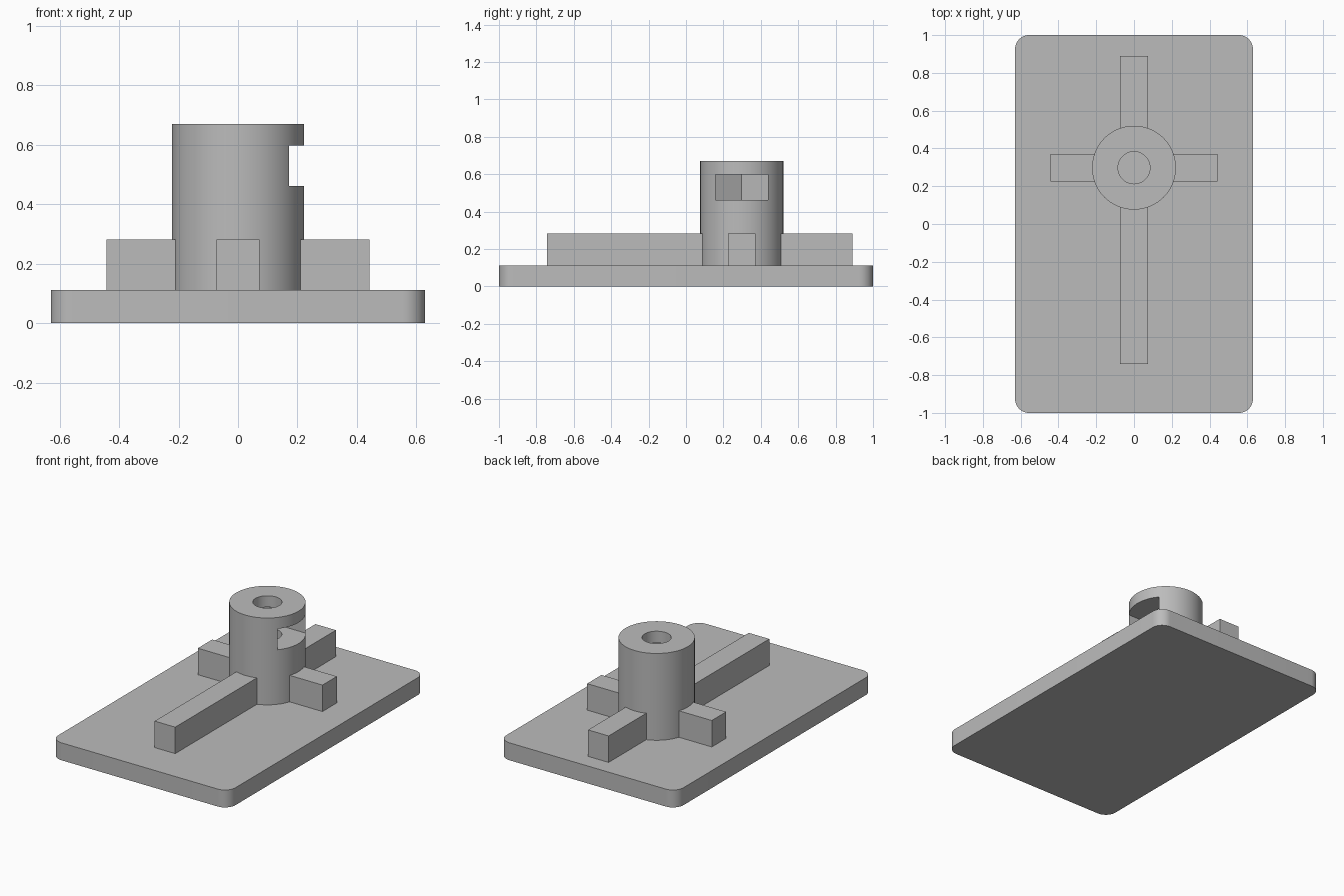
import bpy
import math

if "Cube" in bpy.data.objects:
    bpy.data.objects.remove(bpy.data.objects["Cube"], do_unlink=True)

grey = bpy.data.materials.new("plain grey")
grey.use_nodes = True
colour = (0.5, 0.5, 0.5, 1)
grey.diffuse_color = colour
grey.node_tree.nodes["Principled BSDF"].inputs["Base Color"].default_value = colour

PLATE_TOP, RIB_TOP, TOWER_TOP = 0.112, 0.282, 0.67
TOWER_Y, TOWER_R, BORE_R = 0.298, 0.222, 0.085
SLOT_LOW, SLOT_HIGH, SLOT_HALF = 0.462, 0.597, 0.141
RIB_HALF = 0.073


def prism(name, outline, low, high):
    """Extrude a counter-clockwise outline of (x, y) points from low to high."""
    n = len(outline)
    verts = [(x, y, z) for z in (low, high) for x, y in outline]
    faces = [tuple(reversed(range(n))), tuple(range(n, 2 * n))]
    faces += [(i, (i + 1) % n, n + (i + 1) % n, n + i) for i in range(n)]
    mesh = bpy.data.meshes.new(name)
    mesh.from_pydata(verts, [], faces)
    mesh.materials.append(grey)
    obj = bpy.data.objects.new(name, mesh)
    bpy.context.collection.objects.link(obj)
    return obj


def arc(cx, cy, r, start, end, steps):
    angles = [math.radians(start + (end - start) * i / steps) for i in range(steps + 1)]
    return [(cx + r * math.cos(a), cy + r * math.sin(a)) for a in angles]


def circle(r, steps=96):
    return arc(0, TOWER_Y, r, 0, 360, steps)[:-1]


def box(name, x0, x1, y0, y1, low, high):
    return prism(name, [(x0, y0), (x1, y0), (x1, y1), (x0, y1)], low, high)


def smooth(obj):
    bpy.ops.object.select_all(action="DESELECT")
    obj.select_set(True)
    bpy.context.view_layer.objects.active = obj
    bpy.ops.object.shade_smooth_by_angle(angle=math.radians(30))


# Base plate with rounded corners
corner, half_x, half_y = 0.075, 0.63, 1.0
outline = []
for i, (sx, sy) in enumerate([(1, 1), (-1, 1), (-1, -1), (1, -1)]):
    outline += arc(sx * (half_x - corner), sy * (half_y - corner), corner,
                   90 * i, 90 * i + 90, 12)
smooth(prism("base_plate", outline, 0, PLATE_TOP))

# Tower with a screw bore and a hexagonal nut pocket open to the +x side
tower = prism("tower", circle(TOWER_R), PLATE_TOP - 0.04, TOWER_TOP)
bore = prism("bore_cutter", circle(BORE_R, 48), PLATE_TOP, TOWER_TOP + 0.1)
hex_r = SLOT_HALF / math.cos(math.radians(30))
pocket_outline = arc(0, TOWER_Y, hex_r, 120, 240, 2)
pocket_outline += [(0.4, TOWER_Y - SLOT_HALF), (0.4, TOWER_Y + SLOT_HALF)]
pocket = prism("pocket_cutter", pocket_outline, SLOT_LOW, SLOT_HIGH)

bpy.context.view_layer.objects.active = tower
for cutter in (bore, pocket):
    cut = tower.modifiers.new(cutter.name, "BOOLEAN")
    cut.operation, cut.solver, cut.object = "DIFFERENCE", "EXACT", cutter
    bpy.ops.object.modifier_apply(modifier=cut.name)
    bpy.data.objects.remove(cutter, do_unlink=True)
smooth(tower)

# Four ribs, starting inside the tower wall
root = 0.16
for side, name in ((1, "left_rib"), (-1, "right_rib")):
    x0, x1 = sorted((side * root, side * 0.443))
    box(name, x0, x1, TOWER_Y - RIB_HALF, TOWER_Y + RIB_HALF, PLATE_TOP - 0.04, RIB_TOP)
box("front_rib", -RIB_HALF, RIB_HALF, -0.742, TOWER_Y - root, PLATE_TOP - 0.04, RIB_TOP)
box("back_rib", -RIB_HALF, RIB_HALF, TOWER_Y + root, 0.89, PLATE_TOP - 0.04, RIB_TOP)
